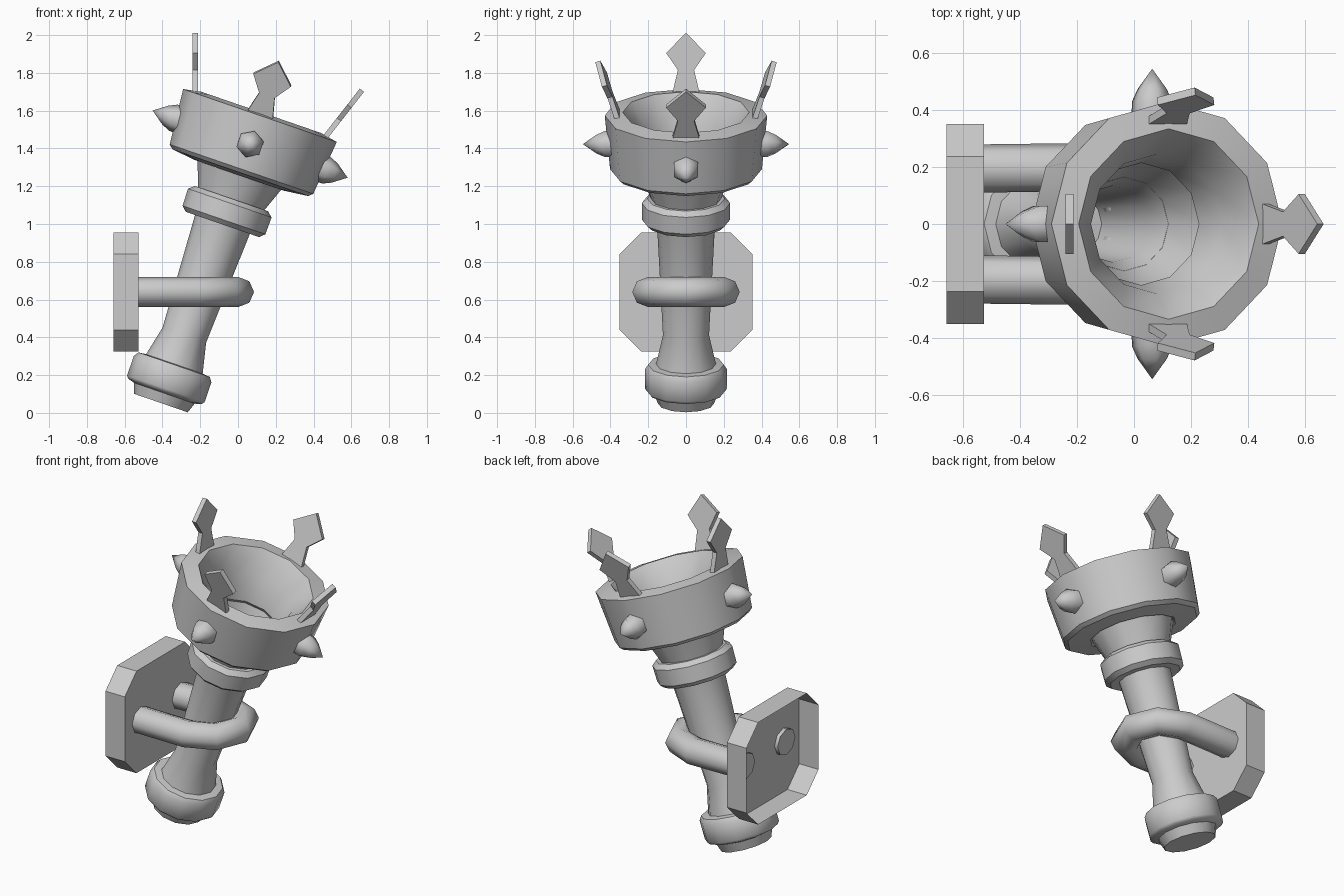
import bpy, bmesh
from math import sin, cos, pi, radians
from mathutils import Matrix, Vector

if "Cube" in bpy.data.objects:
    bpy.data.objects.remove(bpy.data.objects["Cube"])

TILT = radians(19)
TORCH = Matrix.Translation((-0.408, 0, 0.052)) @ Matrix.Rotation(TILT, 4, 'Y')


def finish(name, bm, matrix=Matrix(), angle=40, closed=True):
    bmesh.ops.remove_doubles(bm, verts=bm.verts, dist=1e-5)
    bmesh.ops.recalc_face_normals(bm, faces=bm.faces)
    bm.transform(matrix)
    mesh = bpy.data.meshes.new(name)
    bm.to_mesh(mesh)
    bm.free()
    ob = bpy.data.objects.new(name, mesh)
    bpy.context.collection.objects.link(ob)
    bpy.ops.object.select_all(action='DESELECT')
    ob.select_set(True)
    bpy.context.view_layer.objects.active = ob
    bpy.ops.object.shade_smooth_by_angle(angle=radians(angle))
    return ob


def skin(bm, rings, closed=False):
    """Bridge successive vertex rings with quads."""
    n = len(rings[0])
    for k in range(len(rings) if closed else len(rings) - 1):
        a, b = rings[k], rings[(k + 1) % len(rings)]
        for i in range(n):
            j = (i + 1) % n
            bm.faces.new((a[i], a[j], b[j], b[i]))


def lathe(name, profile, matrix, sides=12, closed=False, angle=40):
    """Revolve (radius, height) points round z."""
    bm = bmesh.new()
    rings = [[bm.verts.new((r * cos(2 * pi * i / sides), r * sin(2 * pi * i / sides), h))
              for i in range(sides)] for r, h in profile]
    skin(bm, rings, closed)
    return finish(name, bm, matrix, angle)


def prism(name, outline, depth, matrix, open_back=False):
    """Extrude a (y, z) outline along x from 0 to depth."""
    bm = bmesh.new()
    back = [bm.verts.new((0, y, z)) for y, z in outline]
    front = [bm.verts.new((depth, y, z)) for y, z in outline]
    skin(bm, [back, front])
    bm.faces.new(front)
    if not open_back:
        bm.faces.new(back[::-1])
    return finish(name, bm, matrix, 20)


# Pommel at the foot of the torch
lathe("pommel", [(0, 0), (0.15, 0), (0.17, 0.055), (0.205, 0.065), (0.217, 0.08),
                 (0.217, 0.19), (0.2, 0.215), (0.15, 0.22), (0, 0.22)], TORCH)

# Handle flowing into a hollow bell under the bowl
lathe("handle", [(0, 0.15), (0.165, 0.19), (0.122, 0.38), (0.155, 1.03), (0.18, 1.13),
                 (0.255, 1.33), (0.235, 1.33), (0.16, 1.13), (0.135, 1.03),
                 (0.105, 0.6), (0, 0.6)], TORCH)

# Rounded collar
lathe("collar", [(0.14, 1.0), (0.205, 1.0), (0.232, 1.025), (0.234, 1.12),
                 (0.205, 1.145), (0.165, 1.145)], TORCH, closed=True)

# Heavy bowl with wide rim
lathe("bowl", [(0.402, 1.31), (0.43, 1.61), (0.335, 1.628), (0.245, 1.5),
               (0.215, 1.33), (0.25, 1.275), (0.38, 1.29)], TORCH, closed=True, angle=32)

# Four studs and four crown blades
blade = [(-0.075, -0.02), (0.075, -0.02), (0.043, 0.115), (0.105, 0.205),
         (0, 0.312), (-0.105, 0.205), (-0.043, 0.115)]
for k in range(4):
    turn = TORCH @ Matrix.Rotation(k * pi / 2, 4, 'Z')
    lathe(f"stud_{k + 1}", [(0, 0.36), (0.074, 0.36), (0.073, 0.43), (0.052, 0.475), (0, 0.546)],
          turn @ Matrix.Translation((0, 0, 1.45)) @ Matrix.Rotation(pi / 2, 4, 'Y'), 6, angle=61)
    prism(f"crown_blade_{k + 1}", blade, 0.028,
          turn @ Matrix.Translation((0.352, 0, 1.622)) @ Matrix.Rotation(radians(19), 4, 'Y'))

# Octagonal wall plate, open at the back
w, h, c = 0.352, 0.315, 0.115
octagon = [(-w + c, -h), (w - c, -h), (w, -h + c), (w, h - c),
           (w - c, h), (-w + c, h), (-w, h - c), (-w, -h + c)]
prism("wall_plate", octagon, 0.132, Matrix.Translation((-0.659, 0, 0.64)), open_back=True)

# U-shaped bracket round the handle
path = [Vector((-0.55, 0.195, 0.64))]
path += [Vector((-0.2 + 0.2 * cos(a), 0.2 * sin(a), 0.64))
         for a in (radians(90 - 45 * i) for i in range(5))]
path += [Vector((-0.55, -0.195, 0.64))]
bm = bmesh.new()
rings = []
for i, p in enumerate(path):
    d = (path[min(i + 1, len(path) - 1)] - path[max(i - 1, 0)]).normalized()
    side = d.cross(Vector((0, 0, 1)))
    rings.append([bm.verts.new(p + side * 0.085 * cos(a) + Vector((0, 0, 0.08 * sin(a))))
                  for a in (2 * pi * j / 8 for j in range(8))])
skin(bm, rings)
bm.faces.new(rings[0])
bm.faces.new(rings[-1])
finish("bracket", bm, angle=50)
